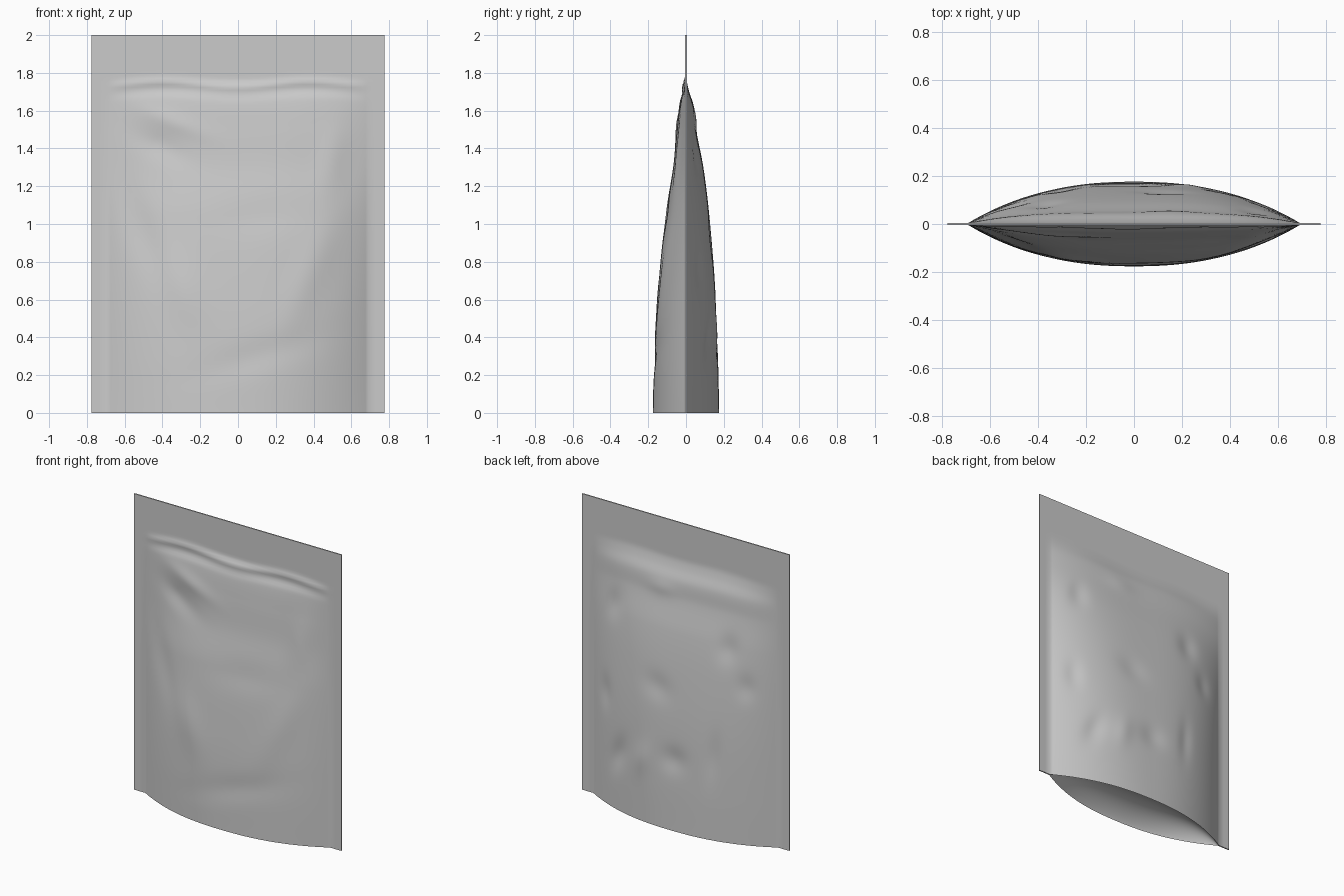
import bpy
import math

if "Cube" in bpy.data.objects:
    bpy.data.objects.remove(bpy.data.objects["Cube"])

HALF_W, SEAL_X, HEIGHT = 0.775, 0.69, 2.0
SKIN = 0.004
FRONT = [(0, .172), (.3, .165), (.6, .148), (1.05, .105), (1.3, .064), (1.5, .045), (1.66, .026), (1.76, 0), (2, 0)]
BACK = [(0, .172), (.3, .165), (.7, .148), (1.05, .119), (1.3, .088), (1.5, .05), (1.62, .038), (1.7, .012), (1.76, 0), (2, 0)]

# Wrinkles: x, z, width, height, tilt, amount
FRONT_DENTS = [(-.42, 1.42, .17, .07, -.5, -.014), (-.36, 1.55, .2, .05, -.4, .010), (-.3, .66, .11, .2, .4, .012),
               (-.5, .95, .08, .3, .35, -.012), (.15, 1.05, .25, .1, .1, -.007), (.38, .75, .09, .3, -.4, .009),
               (.1, .3, .3, .08, .3, -.007), (.5, 1.35, .08, .2, -.2, .01)]
BACK_DENTS = [(-.37, 1.28, .07, .09, .2, -.012), (-.5, 1.05, .06, .08, 0, -.009), (.12, .92, .1, .08, .3, -.009),
              (.42, .38, .06, .12, .4, -.013), (-.02, .47, .09, .08, -.3, -.012), (.22, .42, .06, .11, .3, .008),
              (.55, .75, .05, .1, 0, -.01), (.5, 1.35, .06, .09, .2, -.01), (-.3, .55, .05, .15, .1, -.008),
              (.15, 1.55, .1, .05, 0, .006)]


def curve(points, z):
    """Smooth Hermite interpolation through profile points."""
    for i in range(len(points) - 1):
        (z0, a), (z1, b) = points[i], points[i + 1]
        if z <= z1:
            p, q = points[max(i - 1, 0)], points[min(i + 2, len(points) - 1)]
            h = z1 - z0
            m0 = (b - p[1]) / (z1 - p[0]) * h
            m1 = (q[1] - a) / (q[0] - z0) * h
            t = (z - z0) / h
            return ((2*t**3 - 3*t**2 + 1) * a + (t**3 - 2*t**2 + t) * m0
                    + (3*t**2 - 2*t**3) * b + (t**3 - t**2) * m1)
    return points[-1][1]


def depth(x, z, side):
    """Distance of a panel from the middle plane; side -1 front, 1 back."""
    u = min(abs(x) / SEAL_X, 1)
    profile, dents = (FRONT, FRONT_DENTS) if side < 0 else (BACK, BACK_DENTS)
    wave = .012 * math.sin(9 * x + side) * max(0, z - 1.3)
    d = max(0, curve(profile, min(2, z + wave))) * (1 - u ** (2.3 + 1.4 * z / 2))
    bump = 0
    for cx, cz, w, h, tilt, amount in dents:
        dx, dz = x - cx, z - cz
        c, s = math.cos(tilt), math.sin(tilt)
        bump += amount * math.exp(-((c*dx + s*dz) / w) ** 2 - ((c*dz - s*dx) / h) ** 2)
    d += bump * min(1, d / .04) * min(1, z / .15)
    # Wavy zip crease on the front
    if side < 0:
        zc = 1.74 + .012 * math.sin(8 * x - 1.5)
        fade = max(0, 1 - u ** 6)
        d += fade * (.010 * math.exp(-((z - zc) / .018) ** 2) - .004 * math.exp(-((z - zc + .05) / .02) ** 2))
    return SKIN + max(0, d)


def grid(name, fn, us, vs, flip=False):
    verts = [fn(u, v) for v in vs for u in us]
    n, faces = len(us), []
    for j in range(len(vs) - 1):
        for i in range(n - 1):
            a = j * n + i
            f = (a, a + 1, a + n + 1, a + n)
            faces.append(f[::-1] if flip else f)
    mesh = bpy.data.meshes.new(name)
    mesh.from_pydata(verts, [], faces)
    ob = bpy.data.objects.new(name, mesh)
    bpy.context.collection.objects.link(ob)
    mesh.shade_smooth()
    return ob


NX, NZ = 90, 130
xs = [-HALF_W, -.73] + [SEAL_X * (2 * i / NX - 1) for i in range(NX + 1)] + [.73, HALF_W]
zs = [HEIGHT * j / NZ for j in range(NZ + 1)]

# Front and back panels
grid("front_panel", lambda x, z: (x, -depth(x, z, -1), z), xs, zs)
grid("back_panel", lambda x, z: (x, depth(x, z, 1), z), xs, zs, flip=True)


# Bottom gusset: shallow folded-in floor
def gusset(x, t):
    y = -depth(x, 0, -1) * (1 - t) / 2 + depth(x, 0, 1) * (1 + t) / 2
    u = min(abs(x) / SEAL_X, 1)
    return (x, y, .11 * (1 - u ** 4) * (1 - t * t) ** .8)


ts = [math.sin(math.pi * (i / 24 - .5)) for i in range(25)]
grid("bottom_gusset", gusset, xs, ts, flip=True)

# Thin edges joining the sheets at the sides and top
for name, sx in (("left_edge", -1), ("right_edge", 1)):
    grid(name, lambda y, z: (sx * HALF_W, y, z), [-SKIN, SKIN], zs, flip=sx < 0)
grid("top_edge", lambda x, y: (x, y, HEIGHT), xs, [-SKIN, SKIN])
